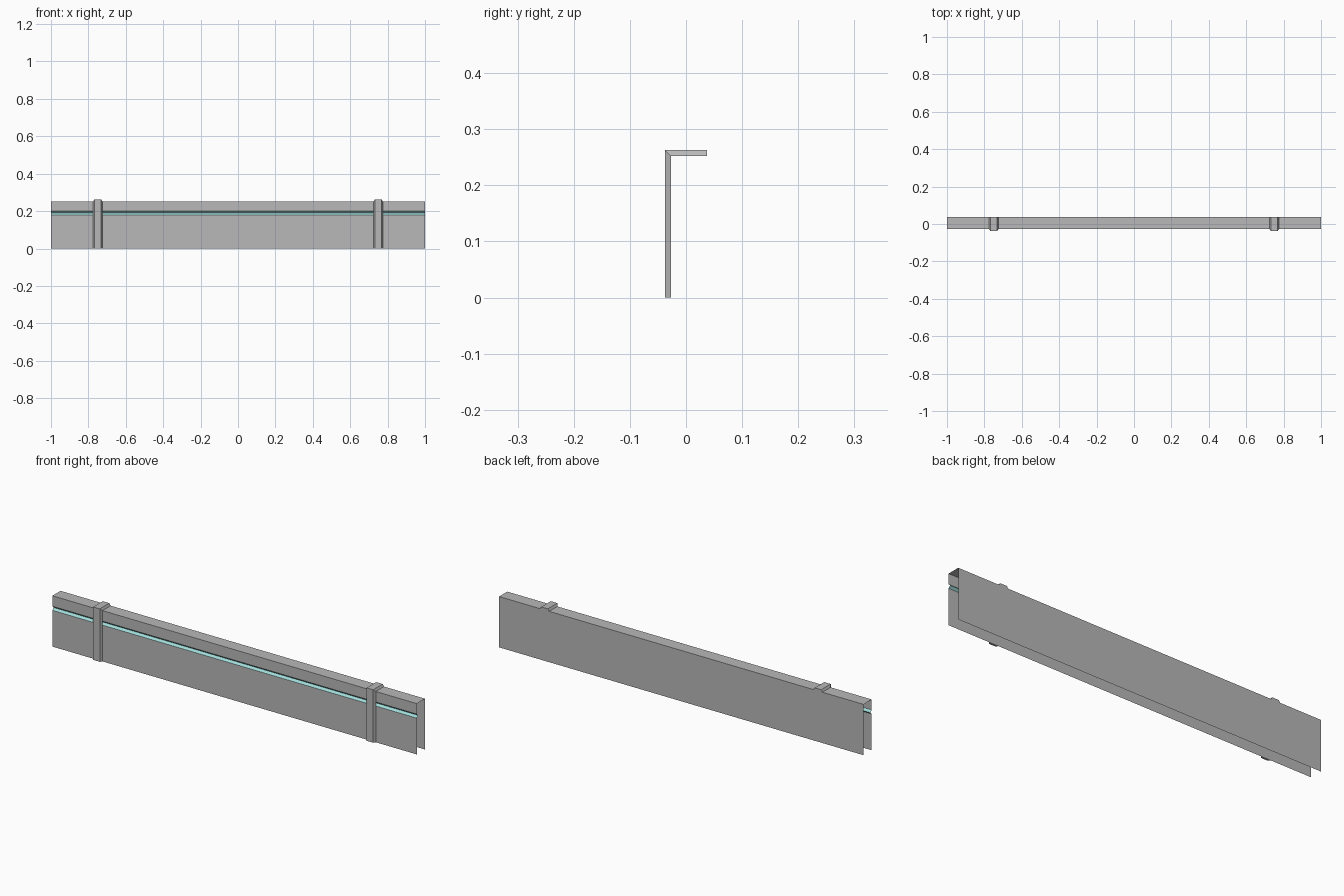
import bpy
import bmesh

cube = bpy.data.objects.get("Cube")
if cube:
    bpy.data.objects.remove(cube, do_unlink=True)


def material(name, rgb):
    m = bpy.data.materials.new(name)
    m.use_nodes = True
    m.diffuse_color = (*rgb, 1)
    m.node_tree.nodes["Principled BSDF"].inputs["Base Color"].default_value = (*rgb, 1)
    return m


GREY = material("plain grey", (0.48, 0.48, 0.48))
TEAL = material("pale teal", (0.36, 0.72, 0.71))

FRONT, BACK, TOP = -0.027, 0.037, 0.252
THICK = 0.0105
GROOVE_TOP, GROOVE_MID, GROOVE_LOW, GROOVE_DEPTH = 0.2, 0.19, 0.18, 0.01


def finish(name, bm, mat):
    me = bpy.data.meshes.new(name)
    bm.to_mesh(me)
    bm.free()
    me.materials.append(mat)
    ob = bpy.data.objects.new(name, me)
    bpy.context.collection.objects.link(ob)
    return ob


def sheet(name, path, mat):
    """Thin sheet: a (y, z) profile drawn out along the full length."""
    bm = bmesh.new()
    rows = [[bm.verts.new((x, y, z)) for x in (-1, 1)] for y, z in path]
    for a, b in zip(rows, rows[1:]):
        bm.faces.new((a[0], a[1], b[1], b[0]))
    return finish(name, bm, mat)


def strap(name, x):
    """Tapered bar following the front and top, mitred at the corner."""
    inner = [(FRONT, 0), (FRONT, TOP), (BACK, TOP)]
    outer = [(FRONT - THICK, 0), (FRONT - THICK, TOP + THICK), (BACK, TOP + THICK)]
    bm = bmesh.new()
    rings = []
    for (iy, iz), (oy, oz) in zip(inner, outer):
        section = ((-0.025, iy, iz), (0.025, iy, iz), (0.018, oy, oz), (-0.018, oy, oz))
        rings.append([bm.verts.new((x + dx, y, z)) for dx, y, z in section])
    for a, b in zip(rings, rings[1:]):
        for i in range(4):
            j = (i + 1) % 4
            bm.faces.new((a[i], a[j], b[j], b[i]))
    bm.faces.new(rings[0])
    bm.faces.new(rings[-1])
    bmesh.ops.recalc_face_normals(bm, faces=bm.faces)
    return finish(name, bm, GREY)


# Open channel: lower front panel, then upper front, top and back
sheet("lower_front_panel", [(FRONT, 0), (FRONT, GROOVE_LOW)], GREY)
sheet("upper_cover", [(FRONT, GROOVE_TOP), (FRONT, TOP), (BACK, TOP), (BACK, 0)], GREY)

# Coloured V-shaped groove between the two front panels
sheet("front_groove", [(FRONT, GROOVE_LOW), (FRONT + GROOVE_DEPTH, GROOVE_MID),
                       (FRONT, GROOVE_TOP)], TEAL)

# Pair of straps
for side, x in (("left", 0.75), ("right", -0.75)):
    strap(side + "_strap", x)
